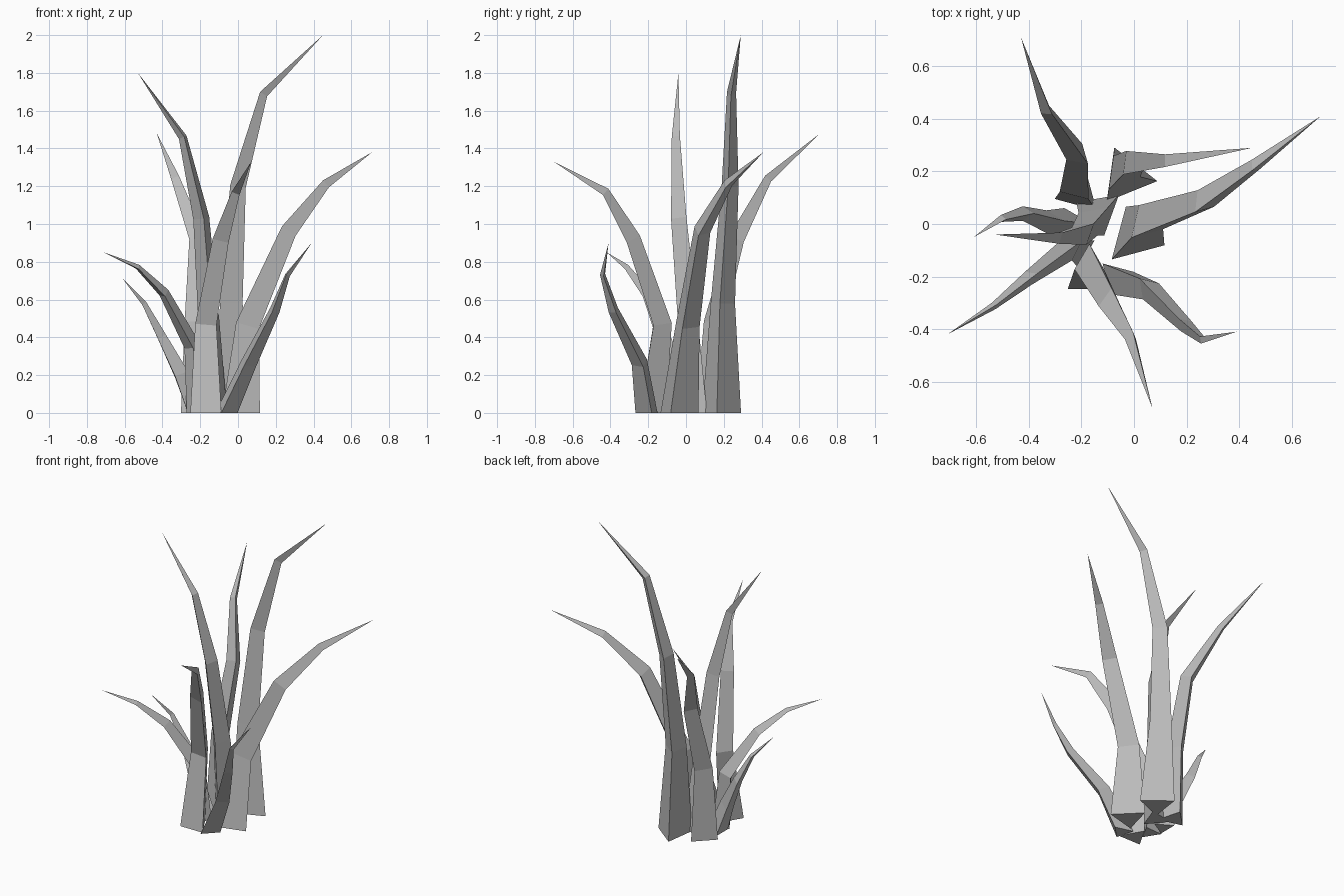
import bpy, bmesh
from math import radians, cos, sin, tau
from mathutils import Vector

default_cube = bpy.data.objects.get("Cube")
if default_cube:
    bpy.data.objects.remove(default_cube, do_unlink=True)

grey = bpy.data.materials.new("plain_grey")
grey.use_nodes = True
grey_value = (0.5, 0.5, 0.5, 1)
grey.diffuse_color = grey_value
grey.node_tree.nodes["Principled BSDF"].inputs["Base Color"].default_value = grey_value


def make_blade(name, facing, radii, spine):
    """Three-sided tapering blade: flat face outwards, ridge inwards, pointed tip."""
    points = [Vector(p) for p in spine]
    outward = Vector((cos(radians(facing)), sin(radians(facing)), 0))
    bm = bmesh.new()
    rings = []
    for i, radius in enumerate(radii):
        # Cross-section square to the bend, level on the ground
        if i == 0:
            along = Vector((0, 0, 1))
        else:
            before = (points[i] - points[i - 1]).normalized()
            after = (points[i + 1] - points[i]).normalized()
            along = (before + after).normalized()
        depth = (outward - along * outward.dot(along)).normalized()
        side = along.cross(depth)
        ring = []
        for k in range(3):
            angle = tau * (k + 0.5) / 3
            offset = depth * cos(angle) + side * sin(angle)
            ring.append(bm.verts.new(points[i] + offset * radius))
        rings.append(ring)

    tip = bm.verts.new(points[-1])
    for k in range(3):
        n = (k + 1) % 3
        for low, high in zip(rings, rings[1:]):
            bm.faces.new((low[k], low[n], high[n], high[k]))
        bm.faces.new((rings[-1][k], rings[-1][n], tip))
    bm.faces.new(rings[0][::-1])
    bmesh.ops.recalc_face_normals(bm, faces=bm.faces[:])

    mesh = bpy.data.meshes.new(name)
    bm.to_mesh(mesh)
    bm.free()
    mesh.materials.append(grey)
    blade = bpy.data.objects.new(name, mesh)
    bpy.context.collection.objects.link(blade)
    return blade


# Thickness tapers shared by blades of similar size
thick = (0.12, 0.075, 0.052, 0.028)
medium = (0.095, 0.065, 0.05, 0.026)
thin = (0.07, 0.05, 0.032, 0.016)

# Tall blades at the back
make_blade("tallest_blade", 52, thick, [
    (-0.03, 0.18, 0), (-0.05, 0.19, 0.58), (-0.01, 0.23, 1.2),
    (0.13, 0.24, 1.69), (0.45, 0.29, 2)])
make_blade("back_blade", 135, medium, [
    (-0.21, 0.12, 0), (-0.22, 0.14, 0.48), (-0.21, 0.26, 0.92),
    (-0.33, 0.43, 1.24), (-0.43, 0.71, 1.48)])
make_blade("centre_blade", 220, medium, [
    (-0.13, 0.05, 0), (-0.15, 0.02, 0.5), (-0.19, -0.03, 1.03),
    (-0.29, -0.05, 1.46), (-0.53, -0.04, 1.8)])

# Wide arching blades
make_blade("left_blade", 45, thick, [
    (0, -0.05, 0), (0.04, 0, 0.46), (0.26, 0.08, 0.96),
    (0.46, 0.22, 1.21), (0.71, 0.41, 1.38)])
make_blade("front_blade", 270, medium, [
    (-0.17, -0.2, 0), (-0.17, -0.14, 0.47), (-0.09, -0.29, 0.92),
    (-0.01, -0.43, 1.17), (0.07, -0.7, 1.33)])

# Short outer blades
make_blade("right_front_blade", 212, thin, [
    (-0.21, -0.1, 0), (-0.24, -0.09, 0.35), (-0.39, -0.2, 0.63),
    (-0.53, -0.31, 0.77), (-0.71, -0.42, 0.85)])
make_blade("left_front_blade", -45, thin, [
    (-0.07, -0.2, 0), (0.05, -0.24, 0.26), (0.19, -0.38, 0.54),
    (0.26, -0.44, 0.73), (0.39, -0.41, 0.9)])
make_blade("right_blade", 180, thin, [
    (-0.23, 0, 0), (-0.31, 0.01, 0.2), (-0.41, 0.04, 0.4),
    (-0.5, 0.02, 0.58), (-0.61, -0.05, 0.71)])
